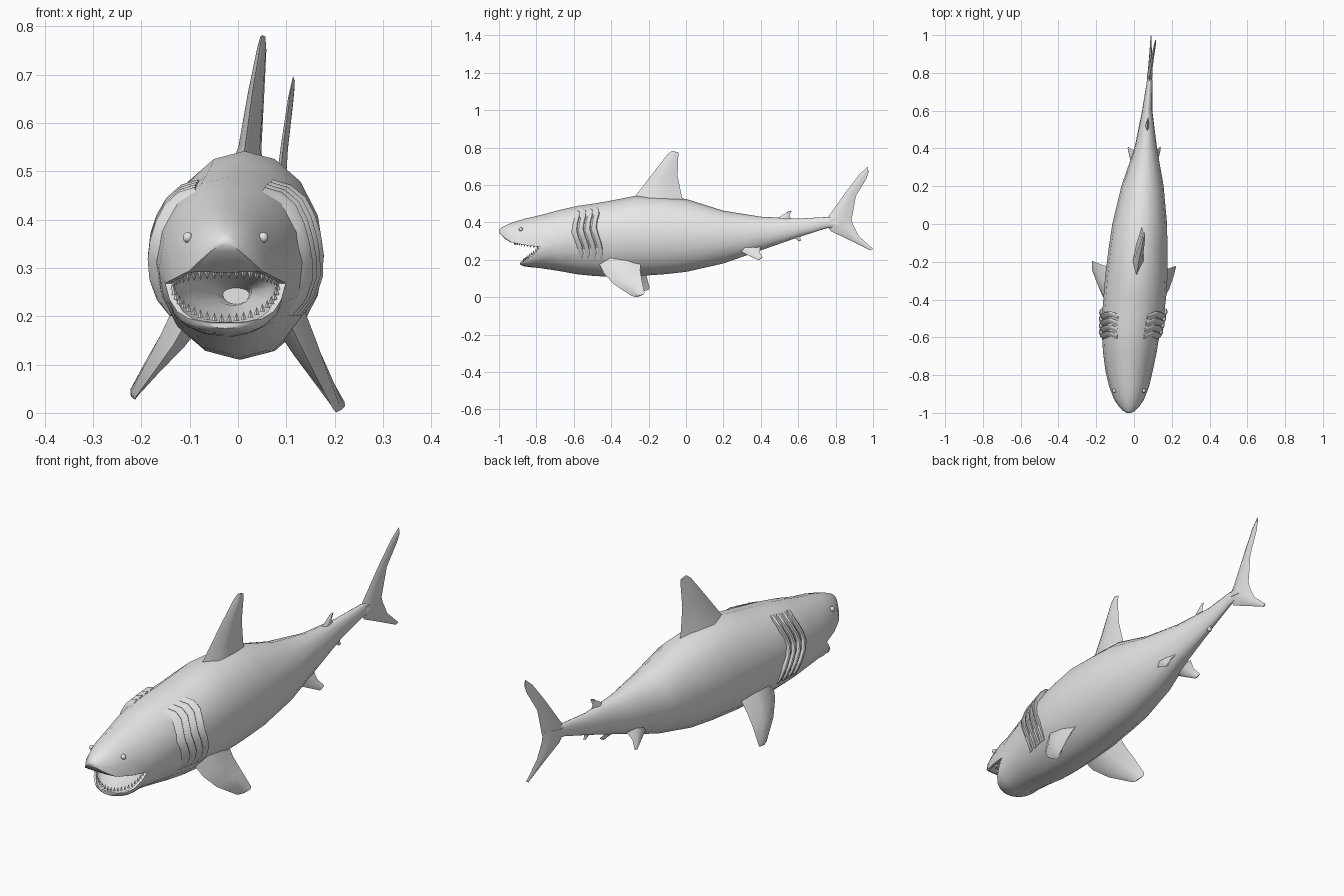
import bpy, bmesh, math
from mathutils import Vector

if "Cube" in bpy.data.objects:
    bpy.data.objects.remove(bpy.data.objects["Cube"])

grey = bpy.data.materials.new("shark_grey")
grey.diffuse_color = (0.8, 0.8, 0.8, 1)
grey.use_nodes = True
grey.node_tree.nodes["Principled BSDF"].inputs["Base Color"].default_value = grey.diffuse_color


def finish(bm, name, angle=50):
    bmesh.ops.remove_doubles(bm, verts=bm.verts, dist=0.0002)
    bmesh.ops.recalc_face_normals(bm, faces=bm.faces)
    me = bpy.data.meshes.new(name)
    bm.to_mesh(me)
    bm.free()
    me.materials.append(grey)
    ob = bpy.data.objects.new(name, me)
    bpy.context.collection.objects.link(ob)
    bpy.ops.object.select_all(action='DESELECT')
    ob.select_set(True)
    bpy.context.view_layer.objects.active = ob
    bpy.ops.object.shade_smooth_by_angle(angle=math.radians(angle))
    return ob


def loft(bm, rings, closed=True, cap_start=False, cap_end=False):
    vs = [[bm.verts.new(p) for p in r] for r in rings]
    n = len(vs[0])
    for a, b in zip(vs, vs[1:]):
        for i in range(n if closed else n - 1):
            j = (i + 1) % n
            bm.faces.new((a[i], a[j], b[j], b[i]))
    if cap_start:
        bm.faces.new(vs[0])
    if cap_end:
        bm.faces.new(vs[-1])


SEG = 8


def arc(y, cx, hw, mid, h, lower=False):
    """Half ellipse: upper runs right to left, lower runs left to right."""
    s = math.pi if lower else 0
    return [Vector((cx + hw * math.cos(s + math.pi * i / SEG), y,
                    mid + h * math.sin(s + math.pi * i / SEG))) for i in range(SEG + 1)]


def ring(y, cx, hw, mid, up, down):
    return arc(y, cx, hw, mid, up)[:-1] + arc(y, cx, hw, mid, down, True)[:-1]


# Body stations: y, centre x, half width, widest z, top z, bottom z
BODY = [(-.78, -.025, .125, .268, .438, .155), (-.68, -.022, .142, .295, .465, .14),
        (-.58, -.017, .153, .315, .488, .122), (-.48, -.005, .164, .33, .502, .112),
        (-.38, .005, .166, .325, .52, .11), (-.27, .013, .165, .325, .542, .112),
        (-.12, .022, .155, .325, .535, .122), (0, .03, .145, .325, .525, .135),
        (.2, .045, .112, .325, .462, .18), (.4, .062, .06, .335, .43, .25),
        (.6, .07, .027, .365, .42, .32), (.75, .082, .015, .395, .428, .368),
        (.83, .087, .008, .4, .425, .375)]
# Jaw stations: y, half width, lip z, outer z, inner vault fraction
UPPER = [(-.78, .125, .268, .438, .3), (-.86, .106, .278, .42, .25), (-.915, .085, .289, .403, .12),
         (-.935, .076, .293, .396, -.02), (-.965, .055, .313, .383, -.04),
         (-.99, .03, .335, .37, -.05), (-1, .012, .347, .36, 0)]
LOWER = [(-.78, .125, .268, .155, .75), (-.81, .116, .235, .158, .75), (-.84, .1, .21, .161, .7),
         (-.865, .076, .195, .165, .55), (-.88, .052, .19, .17, .1), (-.887, .035, .186, .175, 0)]
JX = -.026

# Body, jaws and throat as one skin
bm = bmesh.new()
loft(bm, [ring(y, cx if y > -.77 else JX, hw, m, t - m, m - b) for y, cx, hw, m, t, b in BODY],
     cap_end=True)
for rows, low in ((UPPER, False), (LOWER, True)):
    rings = []
    for y, hw, lip, out, f in rows:
        h = abs(out - lip)
        rings.append(arc(y, JX, hw, lip, h, low) + arc(y, JX, hw * .88, lip, h * f, low)[::-1])
    loft(bm, rings, cap_end=True)
up, dn = .17 * .3, .113 * .75
loft(bm, [ring(-.78 + d, JX + d * .1, .125 * .88 * s, .268 - d * .1, up * s, dn * s)
          for d, s in ((0, 1), (.08, .75), (.16, .35), (.22, .25))], cap_end=True)
finish(bm, "body")


def skin(y, a, push=0.0):
    """Point on the body at station y and angle a, pushed outward."""
    for p, q in zip(BODY, BODY[1:]):
        if p[0] <= y <= q[0]:
            t = (y - p[0]) / (q[0] - p[0])
            _, cx, hw, m, top, bot = [u + (v - u) * t for u, v in zip(p, q)]
            h = top - m if math.sin(a) > 0 else m - bot
            return Vector((cx + (hw + push) * math.cos(a), y, m + (h + push) * math.sin(a)))


# Gill flaps: four raised ridges on each side
for side, label in ((1, "right"), (-1, "left")):
    bm = bmesh.new()
    for k in range(4):
        rows = []
        for i in range(9):
            t = i / 8
            a = math.radians(62 - 98 * t)
            if side < 0:
                a = math.pi - a
            y = -.615 + .035 * k + .028 * t + .012 * math.sin(t * 9.4)
            lift = .017 * min(1, 5 * t + .1, 5 * (1 - t) + .1)
            rows.append([skin(y, a, -.004), skin(y + .014, a, lift * .7), skin(y + .027, a, lift),
                         skin(y + .031, a, lift * .8), skin(y + .029, a, -.006)])
        loft(bm, rows, cap_start=True, cap_end=True)
    finish(bm, label + "_gills", 35)


def fin(name, sections):
    """Loft lens sections given as leading point, trailing point, thickness."""
    bm = bmesh.new()
    span = sum((Vector(v) for v in sections[-1][:2]), Vector()) \
        - sum((Vector(v) for v in sections[0][:2]), Vector())
    rings = []
    for le, te, th in sections:
        le, te = Vector(le), Vector(te)
        n = (te - le).cross(span).normalized() * th / 2
        a, b = le.lerp(te, .3), le.lerp(te, .65)
        rings.append([le, a + n, b + n * .7, te, b - n * .7, a - n])
    loft(bm, rings, cap_start=True, cap_end=True)
    finish(bm, name)


fin("dorsal_fin", [((.01, -.29, .515), (.042, .0, .49), .07),
                   ((.015, -.26, .555), (.042, -.022, .535), .045),
                   ((.03, -.175, .665), (.05, -.045, .65), .032),
                   ((.046, -.1, .762), (.056, -.042, .745), .018),
                   ((.05, -.075, .782), (.055, -.04, .773), .01)])
fin("second_dorsal_fin", [((.066, .47, .41), (.074, .57, .405), .025),
                          ((.072, .53, .447), (.076, .552, .435), .014),
                          ((.074, .548, .46), (.077, .565, .462), .008)])
fin("anal_fin", [((.066, .54, .345), (.074, .62, .35), .022),
                 ((.072, .59, .31), (.076, .61, .315), .012),
                 ((.074, .605, .298), (.077, .617, .305), .007)])
fin("upper_tail_lobe", [((.08, .73, .395), (.09, .875, .385), .03),
                        ((.083, .775, .45), (.092, .888, .43), .022),
                        ((.095, .855, .562), (.1, .908, .54), .015),
                        ((.108, .93, .66), (.112, .965, .635), .011),
                        ((.114, .972, .697), (.116, .975, .665), .006)])
fin("lower_tail_lobe", [((.08, .73, .41), (.09, .882, .43), .03),
                        ((.082, .775, .352), (.09, .892, .39), .022),
                        ((.086, .88, .302), (.091, .925, .325), .014),
                        ((.09, .985, .25), (.091, 1.0, .258), .006)])
fin("right_pectoral_fin", [((.105, -.47, .19), (.115, -.24, .2), .07),
                           ((.135, -.44, .128), (.148, -.245, .145), .055),
                           ((.165, -.385, .068), (.185, -.235, .085), .035),
                           ((.198, -.29, .006), (.22, -.222, .024), .016),
                           ((.203, -.265, .001), (.222, -.228, .014), .01)])
fin("left_pectoral_fin", [((-.1, -.47, .2), (-.105, -.23, .215), .07),
                          ((-.133, -.44, .142), (-.143, -.225, .165), .055),
                          ((-.17, -.375, .09), (-.185, -.21, .11), .035),
                          ((-.21, -.27, .035), (-.222, -.195, .05), .016),
                          ((-.213, -.25, .027), (-.223, -.2, .04), .01)])
for side, label in ((1, "right"), (-1, "left")):
    def at(dx, y, z, s=side):
        return (.054 + .0 * y + s * dx, y, z)
    fin(label + "_pelvic_fin", [(at(.05, .26, .26), at(.04, .4, .27), .035),
                                (at(.068, .33, .225), at(.064, .392, .24), .02),
                                (at(.082, .385, .198), at(.086, .41, .212), .008)])

# Eyes
for s, label in ((1, "right"), (-1, "left")):
    bm = bmesh.new()
    bmesh.ops.create_uvsphere(bm, u_segments=10, v_segments=6, radius=.011)
    bmesh.ops.translate(bm, verts=bm.verts, vec=(JX + s * .078, -.883, .363))
    finish(bm, label + "_eye")

# Teeth: rows of small pyramids along both lips
for label, reach, z0, dz, down in (("upper", .132, .27, .021, 1), ("lower", .085, .262, -.07, -1)):
    bm = bmesh.new()
    for i in range(22):
        a = math.pi * (i + .5) / 22
        base = Vector((JX + .108 * math.cos(a), -.785 - reach * math.sin(a), z0 + dz * math.sin(a)))
        top = bm.verts.new(base + Vector((0, 0, -.014 * down)))
        q = [bm.verts.new(base + Vector((.006 * u, .006 * v, .003 * down)))
             for u, v in ((1, 0), (0, 1), (-1, 0), (0, -1))]
        for k in range(4):
            bm.faces.new((q[k], q[(k + 1) % 4], top))
        bm.faces.new(q)
    finish(bm, label + "_teeth", 20)
